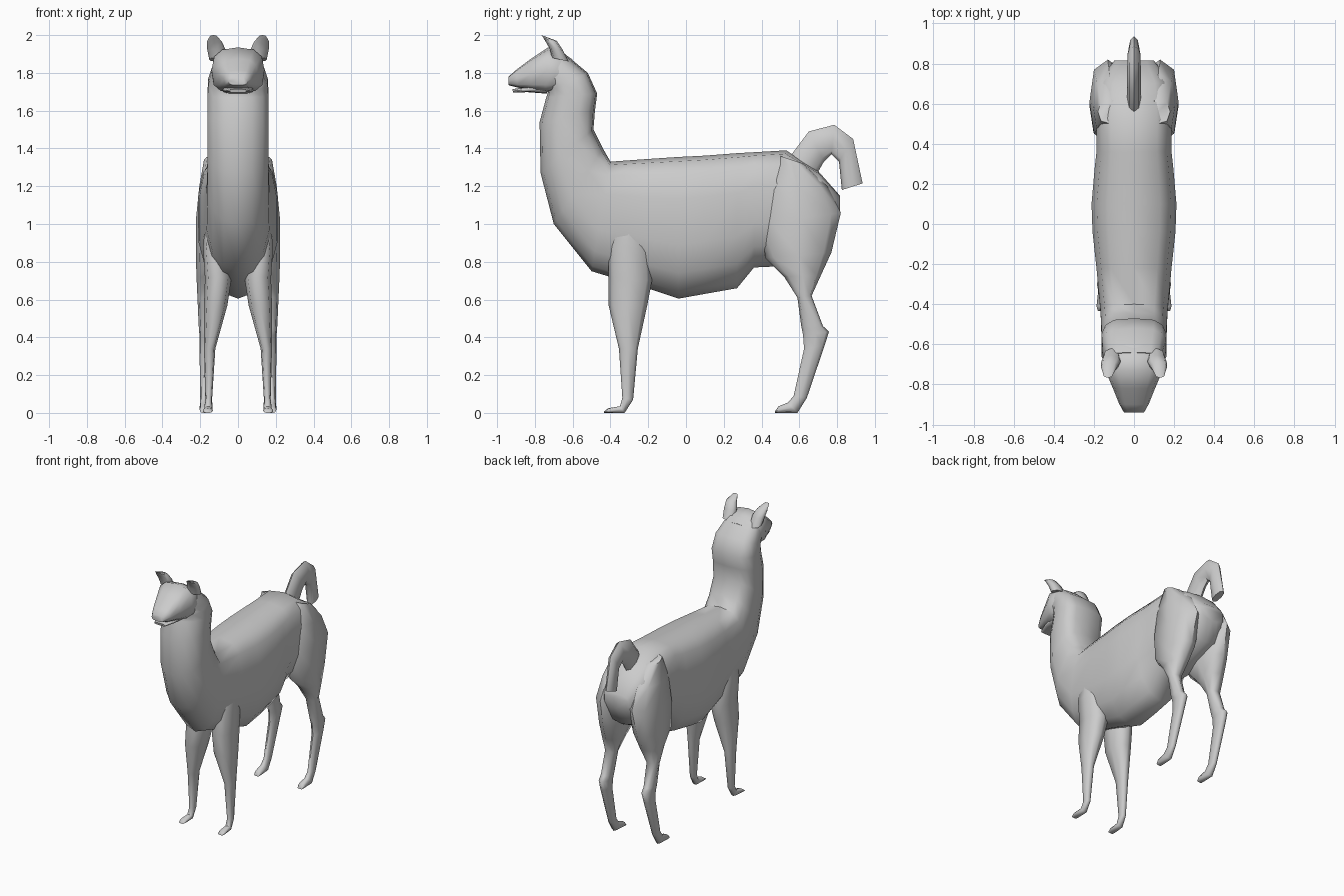
import bpy, bmesh, math

wool = bpy.data.materials.new("light grey")
wool.diffuse_color = (0.6, 0.6, 0.6, 1)


def power(v, e):
    return math.copysign(abs(v) ** e, v) if abs(v) > 1e-6 else 0.0


def loft(name, sections, n=12, top=0.8, low=0.8, side=1):
    """Skin rings; each section is (y, z of one edge, y, z of the other edge, centre x, half width)."""
    bm = bmesh.new()
    rings = []
    for ya, za, yb, zb, x, w in sections:
        ring = []
        for i in range(n):
            t = 2 * math.pi * i / n
            e = top if math.cos(t) > -1e-6 else low
            c, s = power(math.cos(t), e), power(math.sin(t), e)
            ring.append(bm.verts.new((side * (x + w * s),
                                      (ya + yb) / 2 + (ya - yb) / 2 * c,
                                      (za + zb) / 2 + (za - zb) / 2 * c)))
        rings.append(ring)
    for a, b in zip(rings, rings[1:]):
        for i in range(n):
            j = (i + 1) % n
            bm.faces.new((a[i], a[j], b[j], b[i]))
    bm.faces.new(rings[0])
    bm.faces.new(rings[-1])
    bmesh.ops.recalc_face_normals(bm, faces=bm.faces)
    me = bpy.data.meshes.new(name)
    bm.to_mesh(me)
    bm.free()
    me.materials.append(wool)
    ob = bpy.data.objects.new(name, me)
    bpy.context.collection.objects.link(ob)
    bpy.ops.object.select_all(action='DESELECT')
    ob.select_set(True)
    bpy.context.view_layer.objects.active = ob
    bpy.ops.object.shade_smooth_by_angle(angle=math.radians(60))
    return ob


# Trunk and neck, rump to nape
loft("body_and_neck", [
    (0.815, 1.15, 0.815, 1.04, 0, 0.10),
    (0.70, 1.28, 0.75, 0.90, 0, 0.175),
    (0.53, 1.39, 0.47, 0.775, 0, 0.19),
    (0.36, 1.38, 0.36, 0.77, 0, 0.19),
    (0.27, 1.375, 0.27, 0.66, 0, 0.20),
    (0.10, 1.362, 0.10, 0.63, 0, 0.215),
    (-0.04, 1.355, -0.04, 0.605, 0, 0.21),
    (-0.22, 1.343, -0.22, 0.665, 0, 0.19),
    (-0.40, 1.33, -0.50, 0.75, 0, 0.17),
    (-0.44, 1.40, -0.70, 1.00, 0, 0.165),
    (-0.49, 1.50, -0.77, 1.27, 0, 0.165),
    (-0.482, 1.60, -0.775, 1.54, 0, 0.165),
    (-0.47, 1.69, -0.74, 1.67, 0, 0.165),
    (-0.52, 1.80, -0.73, 1.70, 0, 0.16),
    (-0.64, 1.90, -0.735, 1.71, 0, 0.135),
], n=14, top=0.6, low=0.95)

# Head with tapering muzzle
loft("head", [
    (-0.60, 1.87, -0.68, 1.71, 0, 0.13),
    (-0.66, 1.91, -0.72, 1.70, 0, 0.14),
    (-0.73, 1.935, -0.745, 1.695, 0, 0.14),
    (-0.82, 1.875, -0.82, 1.71, 0, 0.105),
    (-0.90, 1.815, -0.89, 1.722, 0, 0.075),
    (-0.94, 1.78, -0.94, 1.735, 0, 0.05),
], top=0.75, low=0.6)

# Lower jaw, leaving a thin mouth gap
loft("lower_jaw", [
    (-0.74, 1.75, -0.735, 1.69, 0, 0.085),
    (-0.84, 1.725, -0.84, 1.698, 0, 0.075),
    (-0.92, 1.714, -0.915, 1.695, 0, 0.045),
], top=0.6, low=0.6)

# Curled tail
loft("tail", [
    (0.56, 1.37, 0.69, 1.26, 0, 0.034),
    (0.65, 1.49, 0.73, 1.33, 0, 0.034),
    (0.785, 1.525, 0.77, 1.37, 0, 0.034),
    (0.885, 1.45, 0.81, 1.33, 0, 0.032),
    (0.935, 1.215, 0.825, 1.18, 0, 0.026),
], n=8, top=1.0, low=0.8)

for side, tag in ((1, "left"), (-1, "right")):
    # Ears leaning forward
    loft("ear_" + tag, [
        (-0.62, 1.86, -0.71, 1.88, 0.11, 0.042),
        (-0.655, 1.925, -0.72, 1.925, 0.115, 0.048),
        (-0.685, 1.97, -0.74, 1.96, 0.125, 0.04),
        (-0.765, 2.0, -0.755, 1.985, 0.13, 0.02),
    ], n=8, side=side)

    # Front legs with forward-pointing toes
    loft("front_leg_" + tag, [
        (-0.37, 1.05, -0.24, 1.05, 0.13, 0.04),
        (-0.41, 0.88, -0.19, 0.88, 0.12, 0.065),
        (-0.41, 0.72, -0.18, 0.70, 0.105, 0.07),
        (-0.41, 0.57, -0.205, 0.57, 0.118, 0.062),
        (-0.355, 0.34, -0.255, 0.34, 0.15, 0.03),
        (-0.337, 0.08, -0.28, 0.07, 0.155, 0.018),
        (-0.35, 0.035, -0.325, 0.0, 0.157, 0.022),
        (-0.41, 0.025, -0.41, 0.0, 0.16, 0.027),
        (-0.435, 0.008, -0.435, 0.0, 0.16, 0.02),
    ], n=8, side=side)

    # Hind legs with broad haunch and hock
    loft("hind_leg_" + tag, [
        (0.50, 1.36, 0.62, 1.32, 0.12, 0.06),
        (0.43, 1.20, 0.75, 1.20, 0.125, 0.08),
        (0.40, 1.00, 0.82, 1.06, 0.13, 0.092),
        (0.42, 0.82, 0.77, 0.85, 0.14, 0.083),
        (0.52, 0.72, 0.715, 0.73, 0.155, 0.065),
        (0.59, 0.61, 0.665, 0.62, 0.17, 0.045),
        (0.61, 0.46, 0.725, 0.46, 0.175, 0.033),
        (0.62, 0.41, 0.757, 0.43, 0.175, 0.03),
        (0.625, 0.34, 0.735, 0.36, 0.177, 0.027),
        (0.57, 0.09, 0.64, 0.08, 0.18, 0.02),
        (0.54, 0.055, 0.59, 0.0, 0.18, 0.023),
        (0.49, 0.035, 0.49, 0.0, 0.178, 0.026),
        (0.472, 0.01, 0.472, 0.0, 0.178, 0.02),
    ], n=8, side=side)
